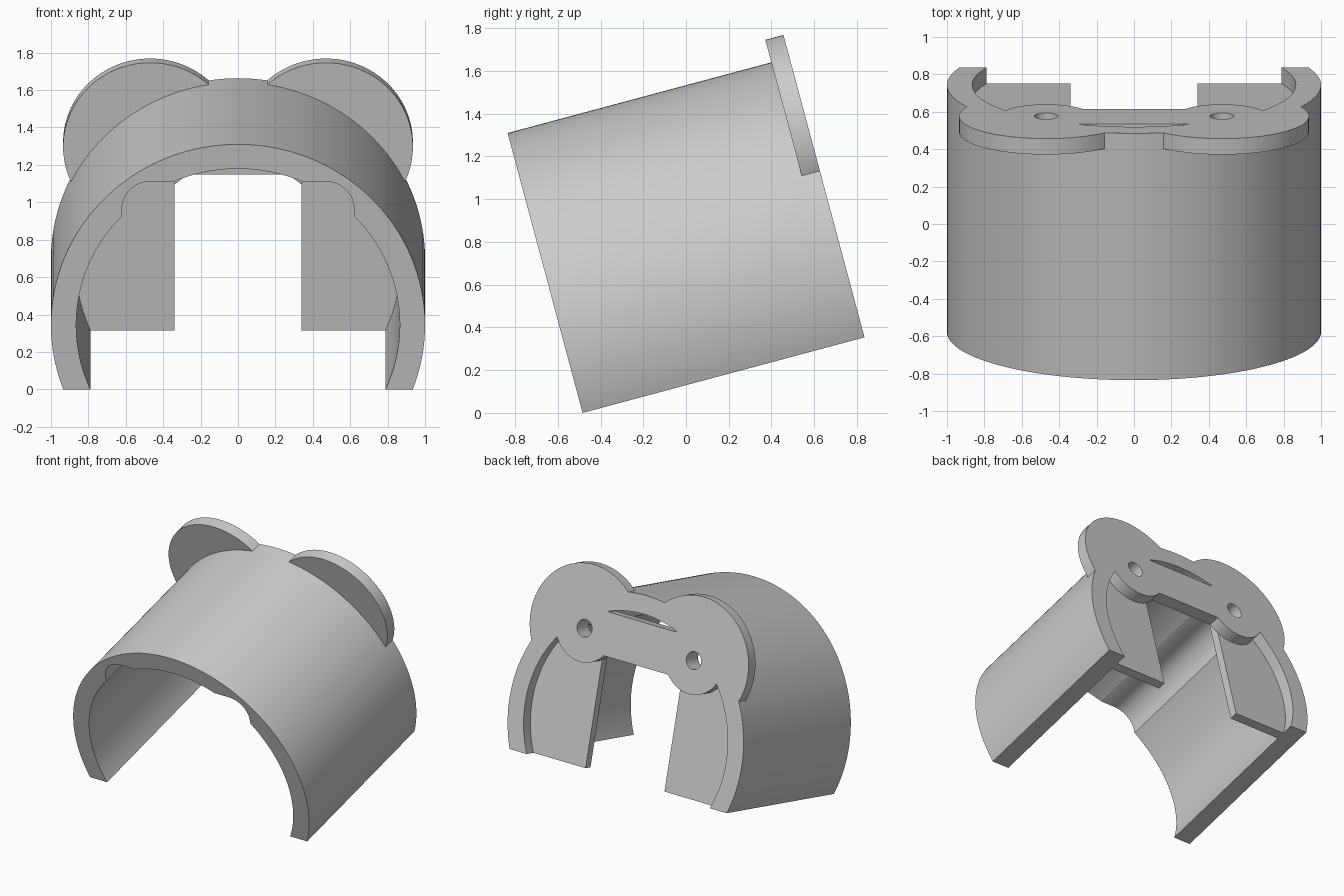
import bpy, bmesh
from math import sin, cos, asin, pi, radians
from mathutils import Matrix

if "Cube" in bpy.data.objects:
    bpy.data.objects.remove(bpy.data.objects["Cube"])

TILT = radians(15)
LENGTH = 1.366           # along the arch axis
PLATE = LENGTH - 0.088   # front of the back plate
WING = 1.215             # front of the wing panels
R_OUT, R_IN, AXIS = 1.0, 0.865, 0.356
EAR_X, EAR_Z = 0.47, 1.0

grey = bpy.data.materials.new("plain_grey")
grey.use_nodes = True
grey.diffuse_color = (0.6, 0.6, 0.6, 1)
grey.node_tree.nodes["Principled BSDF"].inputs["Base Color"].default_value = (0.6, 0.6, 0.6, 1)


def arc(cx, cz, r, a0, a1, n):
    return [(cx + r * cos(a0 + (a1 - a0) * i / n), cz + r * sin(a0 + (a1 - a0) * i / n))
            for i in range(n + 1)]


def disc(cx, cz, r, n=128):
    return arc(cx, cz, r, 0, 2 * pi, n)[:-1]


def box(x0, x1, z0, z1):
    return [(x0, z0), (x1, z0), (x1, z1), (x0, z1)]


def prism(name, outline, y0, y1):
    """Extrude an (x, z) outline along y."""
    bm = bmesh.new()
    face = bm.faces.new([bm.verts.new((x, y0, z)) for x, z in outline])
    new = bmesh.ops.extrude_face_region(bm, geom=[face])["geom"]
    bmesh.ops.translate(bm, vec=(0, y1 - y0, 0),
                        verts=[v for v in new if isinstance(v, bmesh.types.BMVert)])
    bmesh.ops.recalc_face_normals(bm, faces=bm.faces[:])
    mesh = bpy.data.meshes.new(name)
    bm.to_mesh(mesh)
    bm.free()
    mesh.materials.append(grey)
    ob = bpy.data.objects.new(name, mesh)
    bpy.context.collection.objects.link(ob)
    return ob


def combine(target, tool, operation):
    """Apply a boolean and discard the tool."""
    mod = target.modifiers.new("bool", "BOOLEAN")
    mod.operation, mod.solver, mod.object = operation, "EXACT", tool
    bpy.context.view_layer.objects.active = target
    bpy.ops.object.modifier_apply(modifier=mod.name)
    bpy.data.objects.remove(tool)


def hole(side):
    return prism("hole_tool", disc(side * EAR_X, EAR_Z, 0.064, 32), 1, 1.6)


# Arch shell, open underneath
a_out, a_in = asin(AXIS / R_OUT), asin(AXIS / R_IN)
shell = prism("arch_shell_with_ears",
              arc(0, AXIS, R_OUT, -a_out, pi + a_out, 128)
              + arc(0, AXIS, R_IN, pi + a_in, -a_in, 128), 0, LENGTH)

# Rounded clearance channels under the crown
for side in (-1, 1):
    outline = [(0.34, 0.8), (0.62, 0.8)] + arc(EAR_X, EAR_Z, 0.15, 0, pi / 2, 24) + [(0.34, 1.15)]
    combine(shell, prism("channel_tool", [(side * x, z) for x, z in outline], -0.1, WING), "DIFFERENCE")

# Bridge with round bosses, kept inside the arch
bridge = prism("bridge", box(-EAR_X, EAR_X, 0.848, 1.163), PLATE, LENGTH)
for side in (-1, 1):
    combine(bridge, prism("boss", disc(side * EAR_X, EAR_Z, 0.245), PLATE, LENGTH), "UNION")
combine(bridge, prism("clip_tool", disc(0, AXIS, 0.92), 1, 1.6), "INTERSECT")
combine(shell, bridge, "UNION")

# Ears, trimmed to the inside of the arch
for side in (-1, 1):
    ear = prism("ear", disc(side * EAR_X, EAR_Z, 0.465), PLATE, LENGTH)
    combine(ear, prism("clip_tool", disc(0, AXIS, 0.9), 1, 1.6), "DIFFERENCE")
    combine(shell, ear, "UNION")
for side in (-1, 1):
    combine(shell, hole(side), "DIFFERENCE")

# Wing panels closing the sides of the back opening
parts = [shell]
for side, name in ((1, "left_wing_panel"), (-1, "right_wing_panel")):
    xs = sorted((side * 0.34, side))
    wing = prism(name, box(xs[0], xs[1], 0, 1.3), WING, PLATE)
    combine(wing, prism("clip_tool", disc(0, AXIS, R_IN + 0.002), 1, 1.6), "INTERSECT")
    combine(wing, hole(side), "DIFFERENCE")
    parts.append(wing)

# Tilt the whole model back and smooth the curved walls
place = Matrix.Translation((0, -0.484, 0)) @ Matrix.Rotation(TILT, 4, "X")
for ob in parts:
    ob.data.transform(place)
    bpy.ops.object.select_all(action="DESELECT")
    ob.select_set(True)
    bpy.context.view_layer.objects.active = ob
    bpy.ops.object.shade_smooth_by_angle(angle=radians(30))
